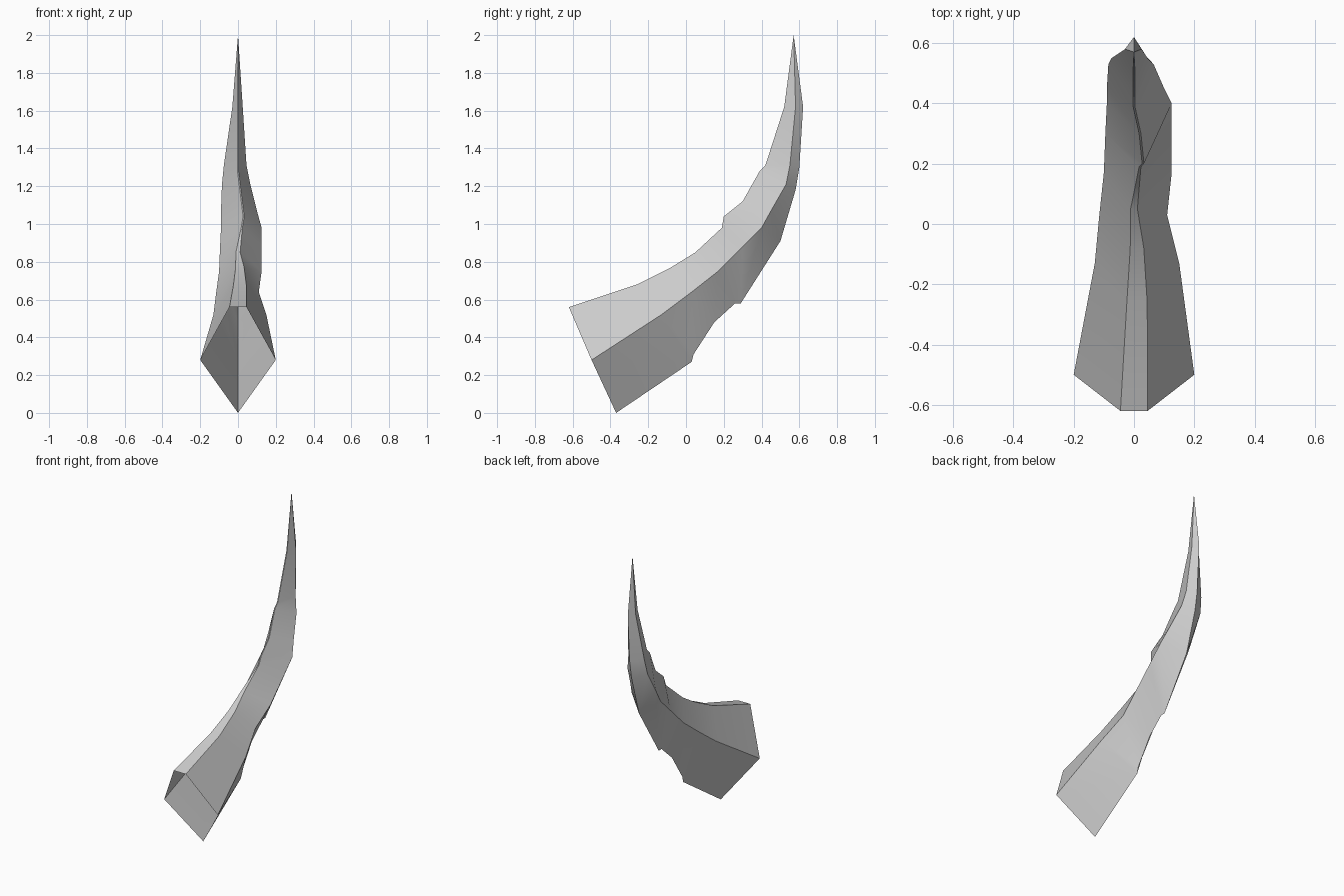
import bpy
import bmesh
from mathutils import Vector

default_cube = bpy.data.objects.get("Cube")
if default_cube:
    bpy.data.objects.remove(default_cube, do_unlink=True)


def make_material(name, rgb):
    material = bpy.data.materials.new(name)
    material.use_nodes = True
    color = (*rgb, 1.0)
    material.diffuse_color = color
    material.node_tree.nodes["Principled BSDF"].inputs["Base Color"].default_value = color
    return material


# Side-on (y, z) rails of the horn, from the open base towards the tip
inner_rail = [(-.62, .56), (-.26, .68), (-.08, .77), (.05, .85), (.19, .98),
              (.20, 1.04), (.30, 1.12), (.39, 1.28), (.42, 1.31), (.52, 1.62)]
side_rail = [(-.50, .28), (-.13, .52), (.03, .64), (.17, .75), (.30, .88),
             (.40, .98), (.45, 1.07), (.53, 1.21), (.55, 1.31), (.58, 1.62)]
outer_rail = [(-.37, 0), (.03, .27), (.04, .31), (.15, .48), (.26, .58),
              (.29, .58), (.50, .91), (.58, 1.18), (.60, 1.3), (.62, 1.62)]
tip_point = Vector((0, .57, 2))

# Sideways offsets: the flanks and the wandering inner ridge
left_width = [.20, .15, .11, .125, .125, .125, .10, .065, .045, .025]
right_width = [.20, .13, .115, .10, .095, .09, .09, .085, .075, .03]
ridge_shift = [0, .01, .01, 0, .02, .03, .02, 0, 0, 0]


def cross_section(i):
    """Five-cornered ring whose flat inner edge narrows to a single ridge."""
    flat = max(.045 * (1 - i / 4), .003)
    shift = ridge_shift[i]
    return [Vector((shift + flat, *inner_rail[i])),
            Vector((left_width[i], *side_rail[i])),
            Vector((0, *outer_rail[i])),
            Vector((-right_width[i], *side_rail[i])),
            Vector((shift - flat, *inner_rail[i]))]


def build_horn():
    bm = bmesh.new()
    rings = [[bm.verts.new(p) for p in cross_section(i)] for i in range(len(inner_rail))]

    # Hollow shell, left open at the base
    for lower, upper in zip(rings, rings[1:]):
        for k in range(len(lower)):
            n = (k + 1) % len(lower)
            bm.faces.new((lower[k], lower[n], upper[n], upper[k]))

    # Pointed tip
    tip = bm.verts.new(tip_point)
    last = rings[-1]
    for k in range(len(last)):
        bm.faces.new((last[k], last[(k + 1) % len(last)], tip))

    bmesh.ops.recalc_face_normals(bm, faces=bm.faces)
    # Outward check on the +x flank of the base
    bm.faces.ensure_lookup_table()
    bm.normal_update()
    if bm.faces[0].normal.x < 0:
        bmesh.ops.reverse_faces(bm, faces=bm.faces)

    mesh = bpy.data.meshes.new("horn")
    bm.to_mesh(mesh)
    bm.free()
    horn = bpy.data.objects.new("horn", mesh)
    bpy.context.collection.objects.link(horn)
    return horn


horn = build_horn()
horn.data.materials.append(make_material("pale grey horn", (.6, .6, .6)))

# Soft facets with crisp ridges
bpy.ops.object.select_all(action='DESELECT')
horn.select_set(True)
bpy.context.view_layer.objects.active = horn
bpy.ops.object.shade_smooth_by_angle(angle=.9)
